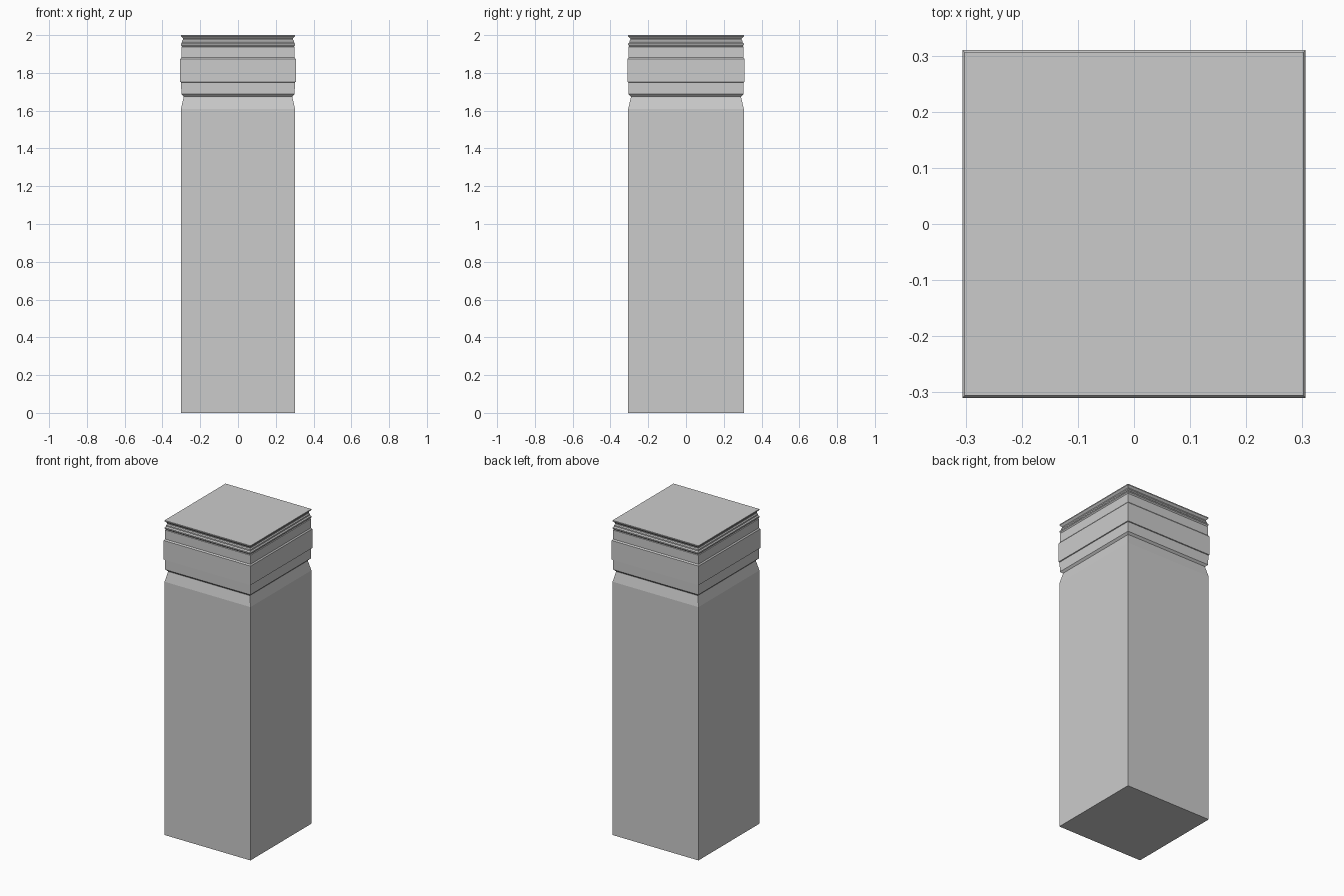
import bpy, bmesh

if "Cube" in bpy.data.objects:
    bpy.data.objects.remove(bpy.data.objects["Cube"])

EXTRA_Y = 0.004  # the pillar is slightly deeper than wide


def stacked_block(name, profile):
    """Loft rectangular rings given as (z, half width), then cap both ends."""
    bm = bmesh.new()
    rings = []
    for z, h in profile:
        k = h + EXTRA_Y
        rings.append([bm.verts.new((sx * h, sy * k, z))
                      for sx, sy in ((-1, -1), (1, -1), (1, 1), (-1, 1))])
    for a, b in zip(rings, rings[1:]):
        for i in range(4):
            j = (i + 1) % 4
            bm.faces.new((a[i], a[j], b[j], b[i]))
    bm.faces.new(rings[0][::-1])
    bm.faces.new(rings[-1])
    bmesh.ops.recalc_face_normals(bm, faces=bm.faces)
    mesh = bpy.data.meshes.new(name)
    bm.to_mesh(mesh)
    bm.free()
    obj = bpy.data.objects.new(name, mesh)
    bpy.context.collection.objects.link(obj)
    return obj


# Plain shaft, grooved neck, raised band and stepped top moulding
stacked_block("square_pillar", [
    (0.0, 0.302), (1.61, 0.302),                     # shaft
    (1.67, 0.288), (1.675, 0.288), (1.687, 0.300),   # neck groove
    (1.75, 0.301), (1.752, 0.306),                   # lower band
    (1.873, 0.306), (1.881, 0.300),                  # raised band
    (1.938, 0.300), (1.940, 0.296), (1.948, 0.302),  # upper band
    (1.955, 0.302), (1.962, 0.296), (1.970, 0.296),  # small bead
    (1.976, 0.291), (1.982, 0.291),                  # top groove
    (1.994, 0.302), (2.0, 0.302),                    # top lip
])
